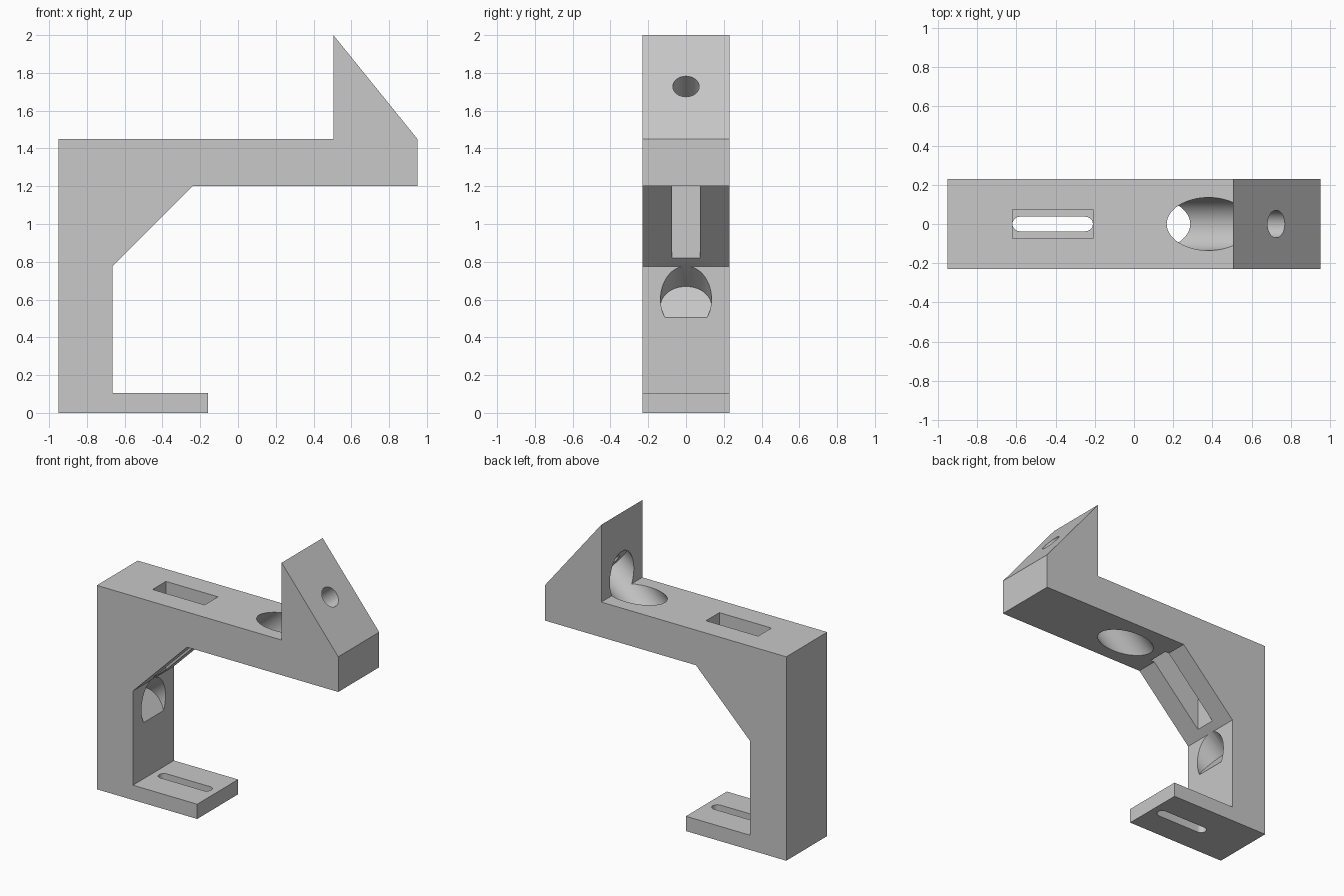
import bpy, bmesh, math
from mathutils import Vector

if "Cube" in bpy.data.objects:
    bpy.data.objects.remove(bpy.data.objects["Cube"], do_unlink=True)

grey = bpy.data.materials.new("light grey")
grey.use_nodes = True
grey.diffuse_color = (0.58, 0.58, 0.58, 1)
grey.node_tree.nodes["Principled BSDF"].inputs["Base Color"].default_value = (0.58, 0.58, 0.58, 1)


def make_object(name, bm):
    bmesh.ops.recalc_face_normals(bm, faces=bm.faces)
    mesh = bpy.data.meshes.new(name)
    bm.to_mesh(mesh)
    bm.free()
    mesh.materials.append(grey)
    obj = bpy.data.objects.new(name, mesh)
    bpy.context.collection.objects.link(obj)
    return obj


def extrude_outline(name, points, offset):
    """Extrude a closed outline of 3D points along an offset."""
    bm = bmesh.new()
    face = bm.faces.new([bm.verts.new(p) for p in points])
    grown = bmesh.ops.extrude_face_region(bm, geom=[face], use_keep_orig=True)
    moved = [v for v in grown["geom"] if isinstance(v, bmesh.types.BMVert)]
    bmesh.ops.translate(bm, verts=moved, vec=offset)
    return make_object(name, bm)


def rod(name, start, end, radius):
    """Cylinder between two points."""
    axis = end - start
    turn = axis.to_track_quat('Z', 'Y')
    ring = []
    for i in range(64):
        a = math.tau * i / 64
        ring.append(start + turn @ Vector((radius * math.cos(a), radius * math.sin(a), 0)))
    return extrude_outline(name, ring, axis)


# Bracket body: leg, foot, gusset, arm and wedge in one side profile
HALF = 0.23
profile = [(-0.95, 0), (-0.16, 0), (-0.16, 0.105), (-0.665, 0.105), (-0.665, 0.775),
           (-0.24, 1.2), (0.95, 1.2), (0.95, 1.45), (0.505, 2), (0.505, 1.45), (-0.95, 1.45)]
body = extrude_outline("bracket_body", [(x, -HALF, z) for x, z in profile], (0, 2 * HALF, 0))

# Rectangular slot through the arm and gusset
X0, X1 = -0.62, -0.21
w = 0.075
arm_slot = extrude_outline("arm_slot_cutter",
                           [(X0, -w, 0.7), (X1, -w, 0.7), (X1, w, 0.7), (X0, w, 0.7)], (0, 0, 1))

# Round-ended slot through the foot
r = 0.037
outline = []
for cx, begin in ((X1 - r, -math.pi / 2), (X0 + r, math.pi / 2)):
    for i in range(17):
        a = begin + math.pi * i / 16
        outline.append((cx + r * math.cos(a), r * math.sin(a), -0.1))
foot_slot = extrude_outline("foot_slot_cutter", outline, (0, 0, 0.4))

# Slanted bores, square to the wedge face
hole = Vector((0.725, 0, 1.728))
axis = Vector((0.55, 0, 0.445)).normalized()
wide_bore = rod("wide_bore_cutter", hole - axis * 1.85, hole - axis * 0.175, 0.135)
small_bore = rod("small_bore_cutter", hole - axis * 0.3, hole + axis * 0.2, 0.07)

# Cut everything out of the body
bpy.context.view_layer.objects.active = body
for cutter in (arm_slot, foot_slot, wide_bore, small_bore):
    mod = body.modifiers.new(cutter.name, 'BOOLEAN')
    mod.operation = 'DIFFERENCE'
    mod.solver = 'EXACT'
    mod.object = cutter
    bpy.ops.object.modifier_apply(modifier=mod.name)
    bpy.data.objects.remove(cutter, do_unlink=True)

# Smooth bores, sharp edges
for obj in bpy.context.selected_objects:
    obj.select_set(False)
body.select_set(True)
bpy.ops.object.shade_smooth_by_angle(angle=math.radians(30))
